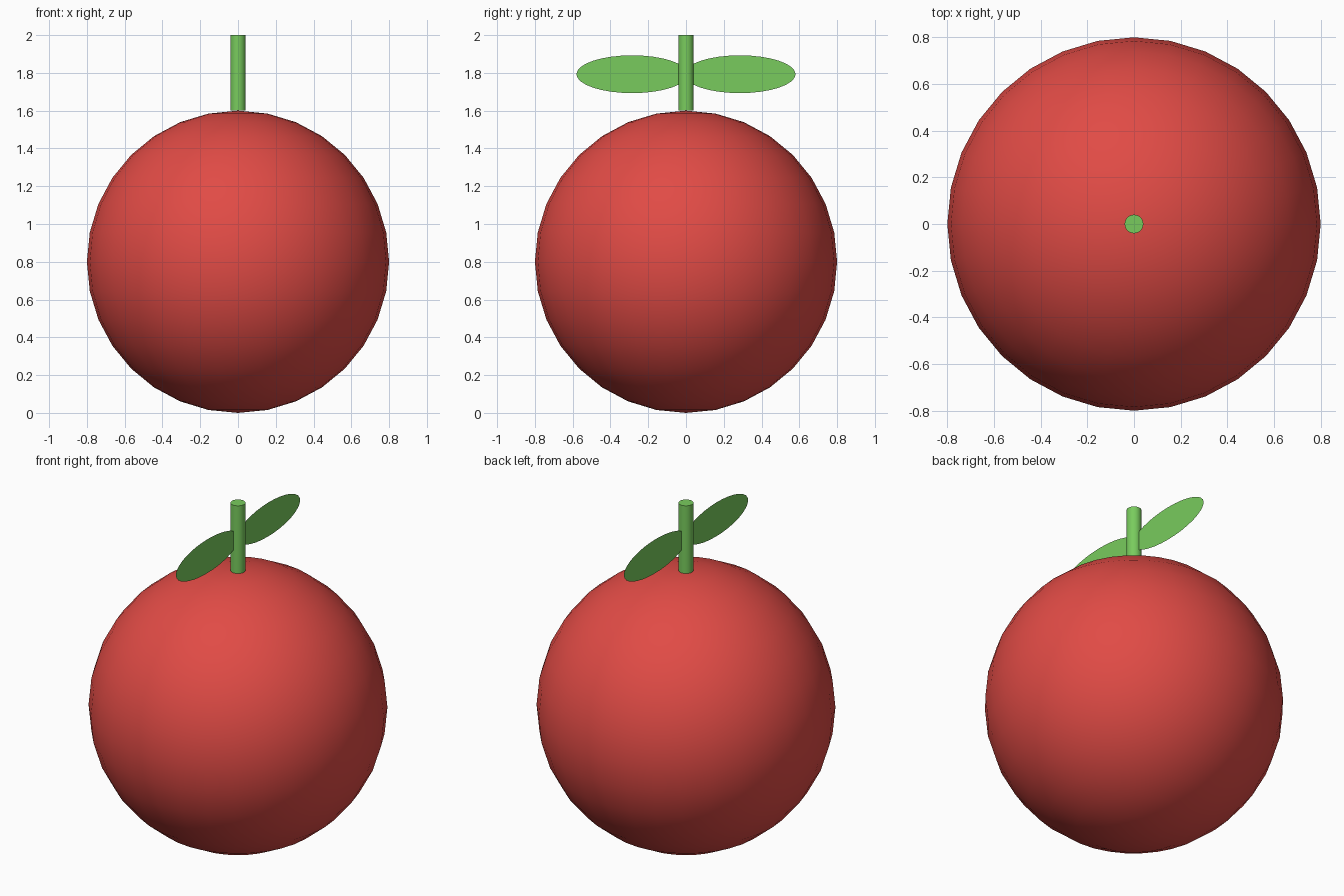
import bpy
from math import pi

if "Cube" in bpy.data.objects:
    bpy.data.objects.remove(bpy.data.objects["Cube"])


def material(name, color):
    m = bpy.data.materials.new(name)
    m.diffuse_color = color
    m.use_nodes = True
    m.node_tree.nodes["Principled BSDF"].inputs["Base Color"].default_value = m.diffuse_color
    return m


def finish(name, mat):
    ob = bpy.context.object
    ob.name = name
    ob.data.materials.append(mat)
    bpy.ops.object.shade_smooth_by_angle()
    return ob


red = material("red_skin", (0.75, 0.07, 0.06, 1))
green = material("leaf_green", (0.19, 0.60, 0.11, 1))

# Round fruit
bpy.ops.mesh.primitive_uv_sphere_add(segments=32, ring_count=16, radius=0.8, location=(0, 0, 0.8))
finish("fruit", red)

# Stem
bpy.ops.mesh.primitive_cylinder_add(vertices=32, radius=0.04, depth=0.4, location=(0, 0, 1.8))
finish("stem", green)

# Two flat elliptical leaves in the x = 0 plane
for side, name in ((-1, "leaf_front"), (1, "leaf_back")):
    bpy.ops.mesh.primitive_circle_add(vertices=32, radius=1, fill_type='NGON',
                                      location=(0, side * 0.285, 1.793), rotation=(0, pi / 2, 0))
    leaf = finish(name, green)
    leaf.scale = (0.1, 0.295, 1)
